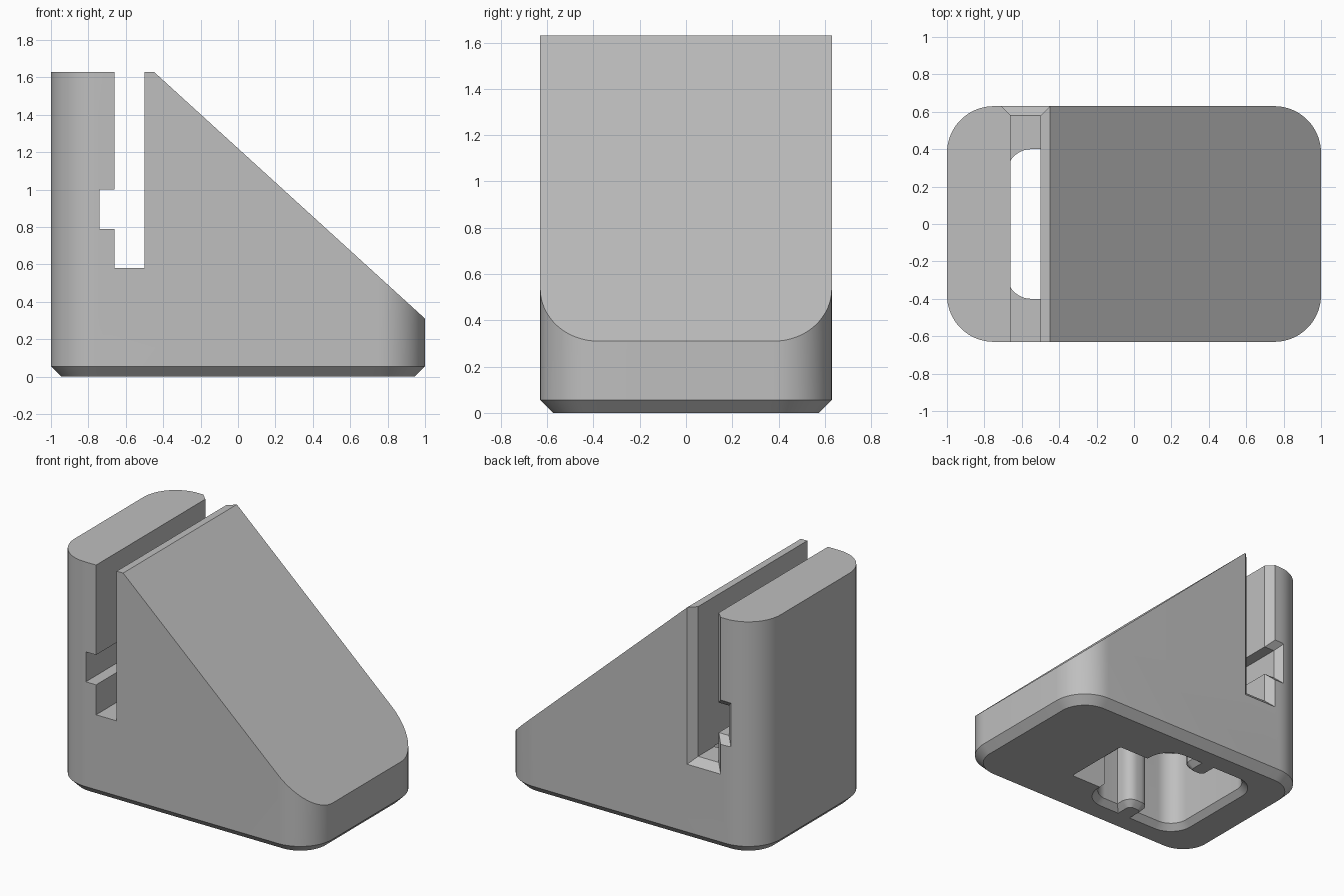
import bpy, bmesh, math
from mathutils import Vector

cube = bpy.data.objects.get("Cube")
if cube:
    bpy.data.objects.remove(cube, do_unlink=True)

grey = bpy.data.materials.new("plain grey")
grey.use_nodes = True
tone = (0.52, 0.52, 0.52, 1)
grey.diffuse_color = tone
grey.node_tree.nodes["Principled BSDF"].inputs["Base Color"].default_value = tone


def make_object(name, bm):
    bmesh.ops.recalc_face_normals(bm, faces=bm.faces)
    mesh = bpy.data.meshes.new(name)
    bm.to_mesh(mesh)
    bm.free()
    mesh.materials.append(grey)
    obj = bpy.data.objects.new(name, mesh)
    bpy.context.collection.objects.link(obj)
    return obj


def loft(rings):
    """Join matching closed rings of points and cap both ends."""
    bm = bmesh.new()
    loops = [[bm.verts.new(p) for p in ring] for ring in rings]
    n = len(loops[0])
    for a, b in zip(loops, loops[1:]):
        for i in range(n):
            j = (i + 1) % n
            bm.faces.new((a[i], a[j], b[j], b[i]))
    bm.faces.new(loops[0])
    bm.faces.new(loops[-1])
    return bm


def rounded_prism(x0, x1, y0, y1, radius, levels, steps=12):
    """Upright rounded block; each level is (height, inset)."""
    rings = []
    for z, inset in levels:
        ring = []
        for k, (cx, cy) in enumerate([(x1 - radius, y1 - radius), (x0 + radius, y1 - radius),
                                      (x0 + radius, y0 + radius), (x1 - radius, y0 + radius)]):
            for s in range(steps + 1):
                t = (k + s / steps) * math.pi / 2
                r = radius - inset
                ring.append((cx + r * math.cos(t), cy + r * math.sin(t), z))
        rings.append(ring)
    return loft(rings)


def flared_slot(x0, x1, z0, z1):
    """Box through the depth, widening at 45 degrees at the back."""
    rings = []
    for y, grow in [(-0.8, 0), (0.58, 0), (0.68, 0.1)]:
        a, b, c, d = x0 - grow, x1 + grow, z0 - grow, z1 + grow
        rings.append([(a, y, c), (b, y, c), (b, y, d), (a, y, d)])
    return loft(rings)


def cut(target, cutter):
    mod = target.modifiers.new("cut", "BOOLEAN")
    mod.operation = "DIFFERENCE"
    mod.solver = "EXACT"
    mod.object = cutter
    bpy.context.view_layer.objects.active = target
    bpy.ops.object.modifier_apply(modifier=mod.name)
    bpy.data.objects.remove(cutter, do_unlink=True)


# Main block with chamfered foot, sliced along the sloping face
bm = rounded_prism(-1, 1, -0.63, 0.63, 0.25, [(0, 0.055), (0.055, 0), (1.63, 0)], 16)
ridge, toe = Vector((-0.45, 0, 1.63)), Vector((1, 0, 0.31))
along = toe - ridge
normal = Vector((-along.z, 0, along.x))
sliced = bmesh.ops.bisect_plane(bm, geom=bm.verts[:] + bm.edges[:] + bm.faces[:], dist=1e-5,
                                plane_co=ridge, plane_no=normal, clear_outer=True)
rim = [e for e in sliced["geom_cut"] if isinstance(e, bmesh.types.BMEdge)]
bmesh.ops.contextual_create(bm, geom=rim)
stand = make_object("stand_body", bm)

# Upright slot and its side notch
cut(stand, make_object("slot_cutter", flared_slot(-0.66, -0.50, 0.58, 2)))
cut(stand, make_object("notch_cutter", flared_slot(-0.74, -0.60, 0.79, 1.0)))

# Cavity opening underneath, with a chamfered lip and two side ribs
cavity = make_object("cavity_cutter", rounded_prism(
    -0.68, 0.05, -0.40, 0.40, 0.13, [(-0.01, -0.05), (0.04, 0), (0.585, 0)]))
for side in (-1, 1):
    y0, y1 = sorted((side * 0.28, side * 0.7))
    cut(cavity, make_object("rib_cutter", rounded_prism(
        -0.37, -0.19, y0, y1, 0.07, [(-0.02, 0.06), (0.04, 0), (0.7, 0)], 6)))
cut(stand, cavity)

# Shallow recess beside the cavity
cut(stand, make_object("recess_cutter", rounded_prism(
    -0.1, 0.33, -0.25, 0.25, 0.01, [(-0.1, 0), (0.25, 0)], 1)))

# Smooth round corners, crisp edges elsewhere
bpy.ops.object.select_all(action="DESELECT")
stand.select_set(True)
bpy.context.view_layer.objects.active = stand
bpy.ops.object.shade_smooth_by_angle(angle=math.radians(25))
